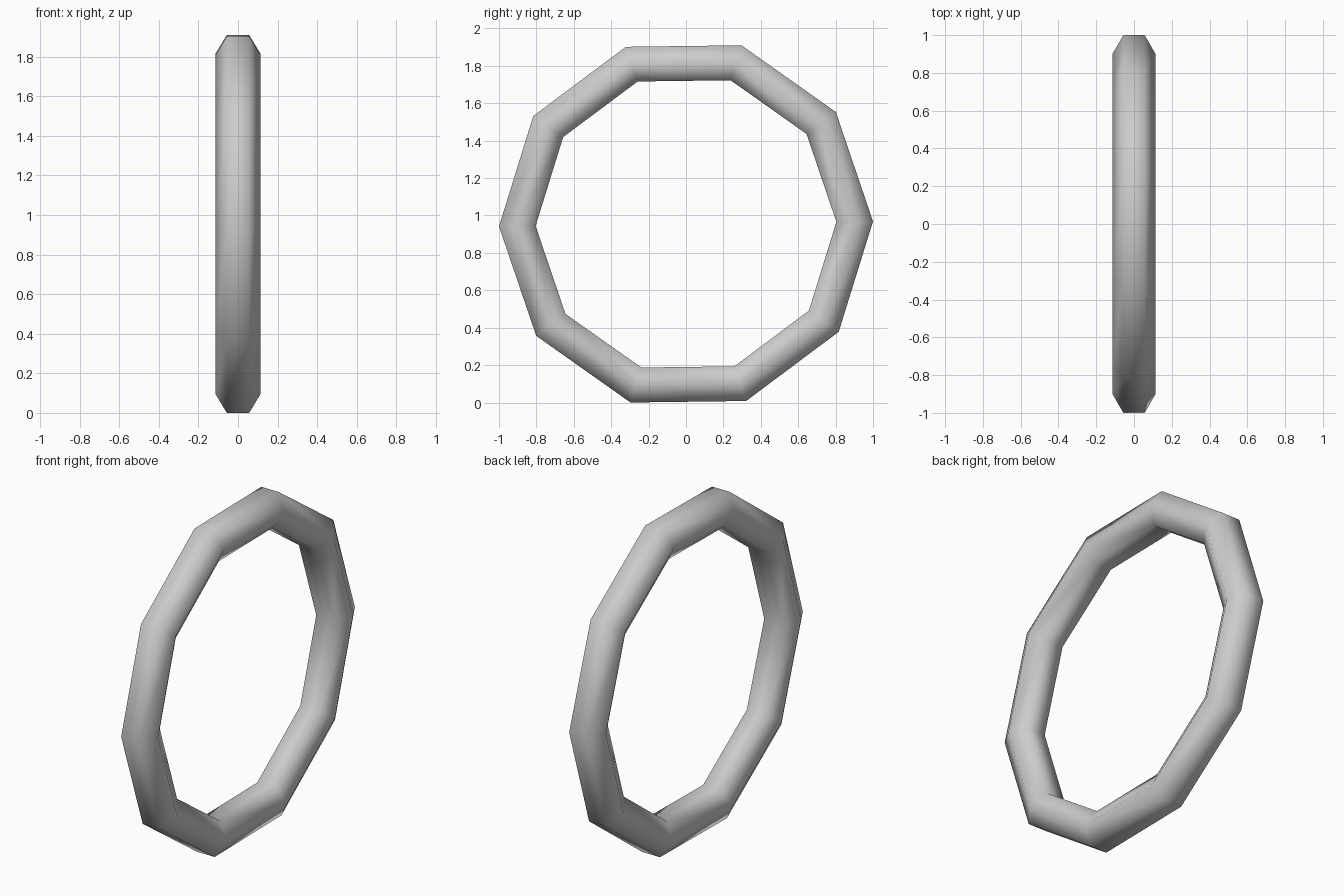
import bpy, bmesh
from math import sin, cos, pi, radians

if "Cube" in bpy.data.objects:
    bpy.data.objects.remove(bpy.data.objects["Cube"])

SIDES, PROFILE = 10, 6          # ring segments, tube cross-section sides
MAJOR, MINOR = 0.902, 0.113
TURN = radians(0.75)            # slight roll of the ring
CENTRE_Z = sin(radians(72.75))

# Ten-sided ring with a hexagonal tube, axis along x
bm = bmesh.new()
loops = []
for i in range(SIDES):
    a = TURN + 2 * pi * i / SIDES
    loop = []
    for j in range(PROFILE):
        b = 2 * pi * j / PROFILE
        r = MAJOR + MINOR * sin(b)
        loop.append(bm.verts.new((MINOR * cos(b), r * cos(a), CENTRE_Z + r * sin(a))))
    loops.append(loop)

for i in range(SIDES):
    p, q = loops[i], loops[(i + 1) % SIDES]
    for j in range(PROFILE):
        k = (j + 1) % PROFILE
        bm.faces.new((p[j], p[k], q[k], q[j])).smooth = True
bmesh.ops.recalc_face_normals(bm, faces=bm.faces)

mesh = bpy.data.meshes.new("ring")
bm.to_mesh(mesh)
bm.free()
bpy.context.collection.objects.link(bpy.data.objects.new("ring", mesh))
